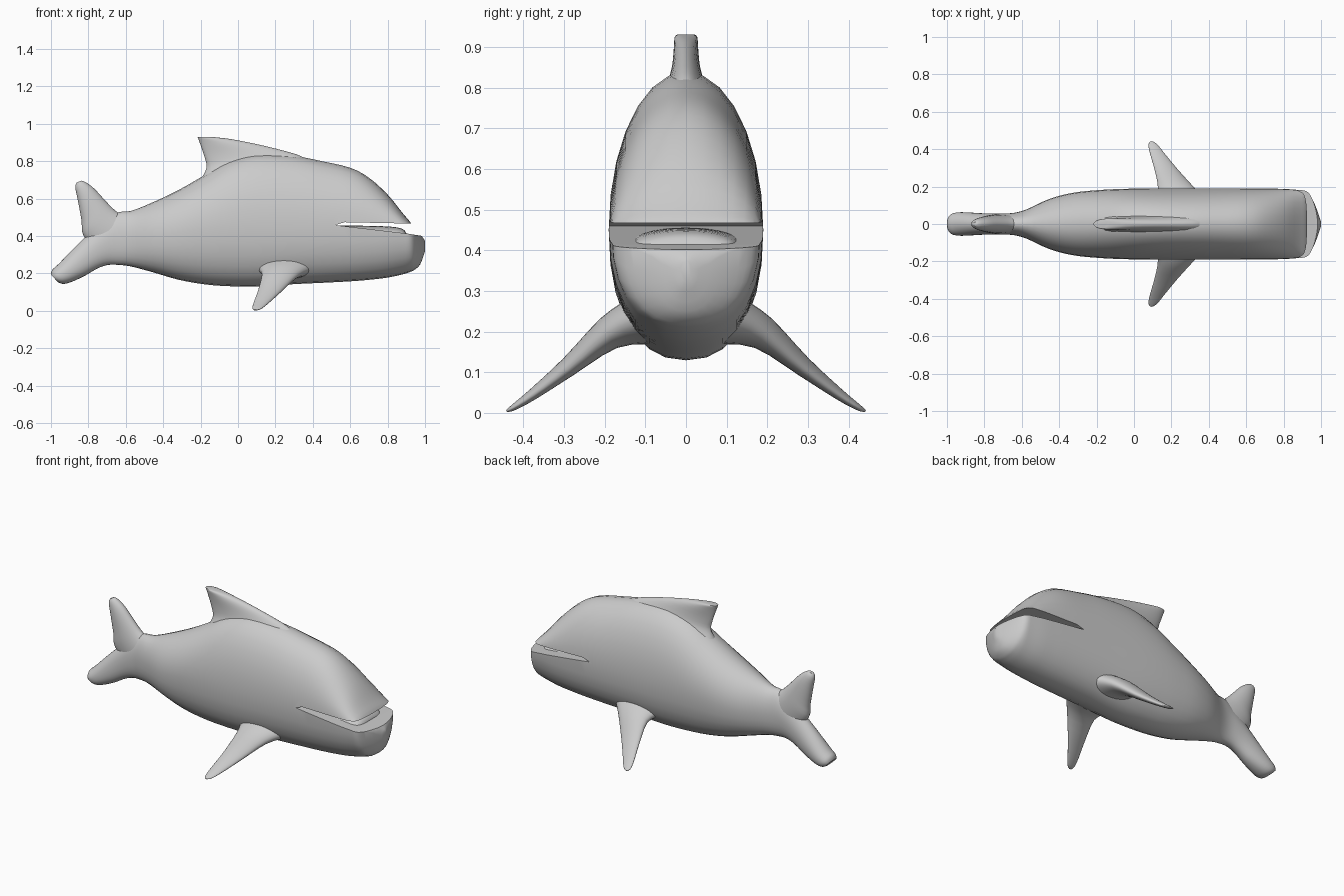
import bpy, bmesh, math
from mathutils import Vector

if "Cube" in bpy.data.objects:
    bpy.data.objects.remove(bpy.data.objects["Cube"])

SIDES = 28


def finish(name, bm, smooth=True):
    bmesh.ops.recalc_face_normals(bm, faces=bm.faces)
    me = bpy.data.meshes.new(name)
    bm.to_mesh(me)
    bm.free()
    ob = bpy.data.objects.new(name, me)
    bpy.context.collection.objects.link(ob)
    if smooth:
        shade(ob)
    return ob


def shade(ob):
    bpy.ops.object.select_all(action='DESELECT')
    ob.select_set(True)
    bpy.context.view_layer.objects.active = ob
    bpy.ops.object.shade_smooth_by_angle(angle=math.radians(40))


def catmull(a, b, c, d, t):
    return 0.5 * (2 * b + (c - a) * t + (2 * a - 5 * b + 4 * c - d) * t * t
                  + (3 * b - a - 3 * c + d) * t ** 3)


def loft(name, rings, steps=3, low_power=1.0):
    """Each ring: edge point A, edge point B, half-thickness vector W, split position m."""
    rows = [[*a, *b, *w, m] for a, b, w, m in rings]
    keys = []
    for i in range(len(rows) - 1):
        p = [rows[max(0, min(len(rows) - 1, i + k))] for k in (-1, 0, 1, 2)]
        for s in range(steps):
            keys.append([catmull(*q, s / steps) for q in zip(*p)])
    keys.append(rows[-1])
    bm = bmesh.new()
    loops = []
    for k in keys:
        a, b, w, m = Vector(k[:3]), Vector(k[3:6]), Vector(k[6:9]), k[9]
        c = b.lerp(a, m)
        loop = []
        for j in range(SIDES):
            t = 2 * math.pi * j / SIDES
            co, si = math.cos(t), math.sin(t)
            if si >= 0:
                p = c + w * co + (a - c) * si
            else:
                p = c + w * math.copysign(abs(co) ** low_power, co) + (b - c) * abs(si) ** low_power
            loop.append(bm.verts.new(p))
        loops.append(loop)
    for l0, l1 in zip(loops, loops[1:]):
        for j in range(SIDES):
            n = (j + 1) % SIDES
            bm.faces.new((l0[j], l0[n], l1[n], l1[j]))
    bm.faces.new(loops[0])
    bm.faces.new(loops[-1])
    return finish(name, bm)


def flat(ax, az, bx, bz, w, m=0.5):
    return ((ax, 0, az), (bx, 0, bz), (0, w, 0), m)


def section(x, top, bot, w, mid):
    return flat(x, top, x, bot, w, (mid - bot) / (top - bot))


# Body: lower tail lobe, trunk, head and jaw in one loft
body = loft("body", [
    flat(-1.0, .195, -.965, .155, .045),
    flat(-.993, .22, -.935, .144, .058),
    flat(-.96, .25, -.89, .155, .063),
    flat(-.89, .322, -.82, .187, .06),
    flat(-.81, .40, -.755, .225, .056),
    flat(-.72, .48, -.70, .245, .056),
    section(-.64, .527, .246, .06, .39),
    section(-.57, .535, .237, .08, .39),
    section(-.45, .583, .205, .135, .40),
    section(-.32, .645, .167, .168, .42),
    section(-.18, .725, .142, .182, .44),
    section(-.05, .80, .132, .188, .45),
    section(.10, .838, .13, .19, .45),
    section(.30, .828, .143, .19, .45),
    section(.45, .80, .15, .19, .45),
    section(.60, .765, .158, .19, .45),
    section(.70, .712, .166, .19, .45),
    section(.80, .622, .178, .189, .45),
    section(.88, .523, .195, .184, .45),
    section(.92, .476, .208, .178, .44),
    section(.945, .43, .22, .15, .41),
    section(.975, .41, .25, .085, .385),
    section(1.0, .375, .32, .012, .35),
], low_power=.88)

# Mouth opening, cut through the whole width
bm = bmesh.new()
outline = [(.52, .459), (.57, .474), (1.1, .463), (1.1, .385), (.97, .403), (.90, .414), (.55, .455)]
face = bm.faces.new([bm.verts.new((x, -.3, z)) for x, z in outline])
ext = bmesh.ops.extrude_face_region(bm, geom=[face])
bmesh.ops.translate(bm, vec=(0, .6, 0), verts=[v for v in ext["geom"] if isinstance(v, bmesh.types.BMVert)])
cutter = finish("mouth_cutter", bm, smooth=False)
cutter.hide_render = True
mod = body.modifiers.new("mouth", 'BOOLEAN')
mod.object = cutter
mod.operation = 'DIFFERENCE'
mod.solver = 'EXACT'
bpy.context.view_layer.objects.active = body
bpy.ops.object.modifier_apply(modifier=mod.name)
bpy.data.objects.remove(cutter)
shade(body)

# Tongue
loft("tongue", [
    section(.54, .456, .42, .12, .43),
    section(.68, .455, .40, .135, .42),
    section(.82, .450, .39, .132, .41),
    section(.88, .438, .39, .115, .41),
    section(.90, .415, .395, .08, .405),
])

# Upper tail lobe
loft("upper_tail_lobe", [
    flat(-.60, .50, -.72, .29, .05),
    flat(-.655, .535, -.825, .40, .05),
    flat(-.71, .59, -.836, .48, .045),
    flat(-.77, .655, -.856, .59, .036),
    flat(-.815, .688, -.87, .66, .024),
    flat(-.838, .696, -.862, .686, .01),
])

# Dorsal fin
loft("dorsal_fin", [
    flat(.45, .73, -.20, .70, .11),
    flat(.36, .817, -.168, .765, .055),
    flat(.20, .868, -.178, .82, .036),
    flat(.0, .912, -.198, .88, .03),
    flat(-.10, .926, -.213, .922, .028),
    flat(-.14, .93, -.216, .93, .022),
])

# Side fins
def fin_ring(lead, trail, t):
    return (lead, trail, (0, .5 * t, .86 * t), .5)

fin = loft("side_fins", [
    fin_ring((.40, .11, .225), (.10, .11, .225), .065),
    fin_ring((.325, .19, .192), (.128, .19, .20), .042),
    fin_ring((.235, .29, .108), (.11, .29, .118), .024),
    fin_ring((.165, .375, .044), (.086, .375, .05), .014),
    fin_ring((.125, .425, .012), (.077, .42, .017), .008),
    fin_ring((.10, .441, .004), (.085, .441, .005), .003),
])
mirror = fin.modifiers.new("mirror", 'MIRROR')
mirror.use_axis = (False, True, False)
